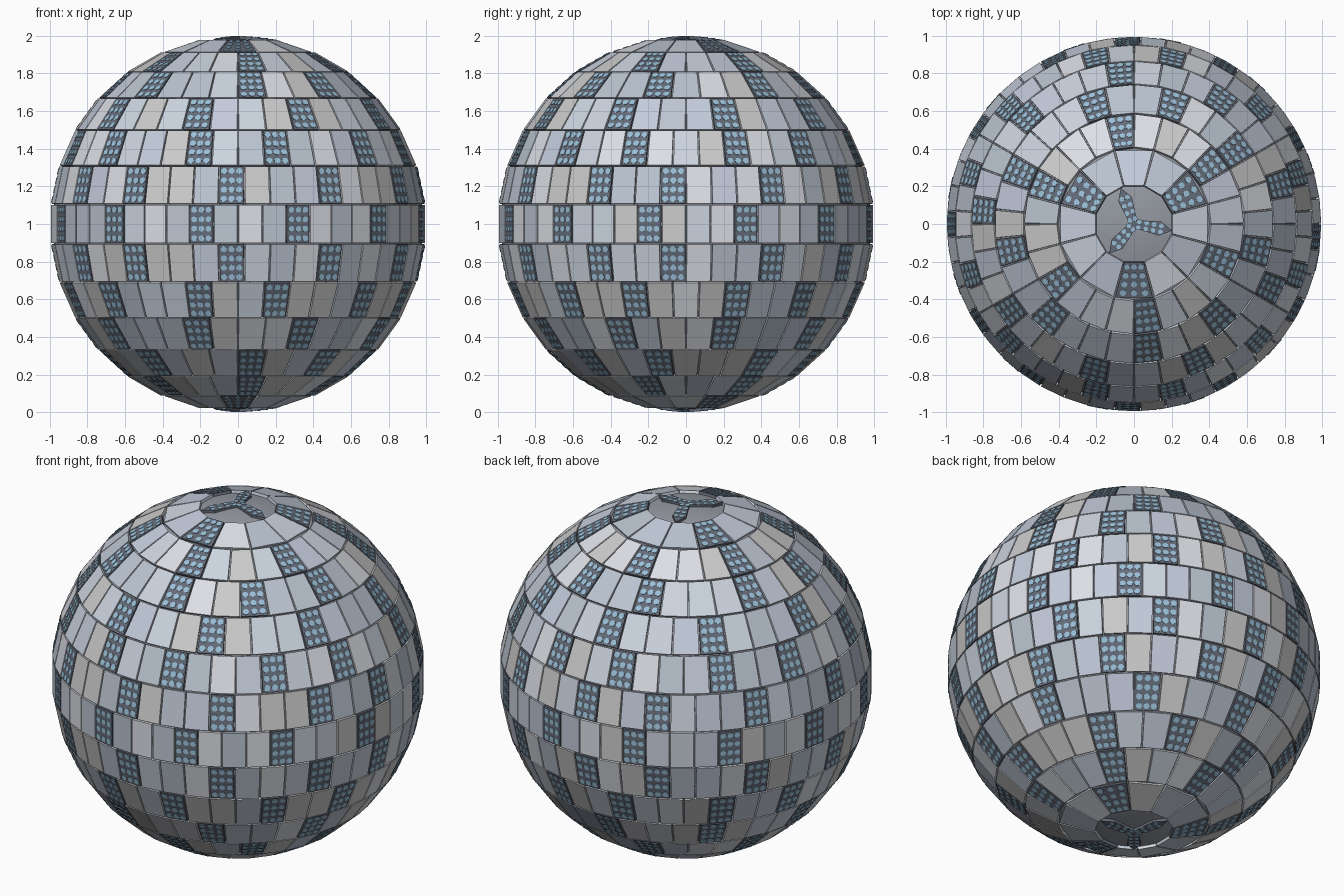
import bpy, bmesh, math, random
from mathutils import Vector

if "Cube" in bpy.data.objects:
    bpy.data.objects.remove(bpy.data.objects["Cube"])

random.seed(4)
CENTRE = Vector((0, 0, 1))
BAND = math.radians(12)
# per latitude band from the equator: tiles per third, azimuth phase, dark tiles in each third
RINGS = [(16, .5, {2, 6, 10, 14}), (15, .5, {3, 7, 11, 14}), (14, 0, {2, 5, 9, 12}),
         (12, .5, {1, 5, 9}), (10, 0, {3, 6, 9}), (8, .5, {2, 6}), (4, 0, {1})]


def material(name, rgb):
    m = bpy.data.materials.new(name)
    m.diffuse_color = (*rgb, 1)
    m.use_nodes = True
    m.node_tree.nodes["Principled BSDF"].inputs["Base Color"].default_value = m.diffuse_color
    return m


def finish(bm, name, mats):
    bmesh.ops.recalc_face_normals(bm, faces=bm.faces[:])
    me = bpy.data.meshes.new(name)
    bm.to_mesh(me)
    bm.free()
    for m in mats:
        me.materials.append(m)
    ob = bpy.data.objects.new(name, me)
    bpy.context.collection.objects.link(ob)
    return ob


def on_sphere(lat, az, r=1.0):
    return CENTRE + r * Vector((math.cos(lat) * math.cos(az),
                                math.cos(lat) * math.sin(az), math.sin(lat)))


def prism(bm, pts, offset, mat=0):
    """Closed solid between an outline and its offset copy."""
    a = [bm.verts.new(p) for p in pts]
    b = [bm.verts.new(p + offset) for p in pts]
    n = len(pts)
    faces = [bm.faces.new(a), bm.faces.new(b[::-1])]
    faces += [bm.faces.new((a[i], b[i], b[(i + 1) % n], a[(i + 1) % n])) for i in range(n)]
    for f in faces:
        f.material_index = mat


def blend(q, u, v):
    return q[0].lerp(q[1], u).lerp(q[3].lerp(q[2], u), v)


def outward(q):
    n = (q[1] - q[0]).cross(q[3] - q[0]).normalized()
    return n if n.dot(q[0] - CENTRE) > 0 else -n


def dot(bm, c, n, along, r):
    """Small raised stud on a dark tile."""
    x = along.normalized()
    y = n.cross(x)
    ring = [c + r * (math.cos(t) * x + math.sin(t) * y)
            for t in (2 * math.pi * k / 10 for k in range(10))]
    prism(bm, ring, n * 0.003)


tiles, panels, dots = bmesh.new(), bmesh.new(), bmesh.new()

# rings of flat tiles, both hemispheres
for j in range(-6, 7):
    k, phase, dark = RINGS[abs(j)]
    step = 2 * math.pi / (3 * k)
    lo, hi = (j - .5) * BAND, (j + .5) * BAND
    for i in range(3 * k):
        a0 = (i + phase - .5) * step
        a1 = a0 + step
        q = [on_sphere(lo, a0), on_sphere(lo, a1), on_sphere(hi, a1), on_sphere(hi, a0)]
        n = outward(q)
        width = (blend(q, 1, .5) - blend(q, 0, .5)).length
        gu, gv = .004 / width, .004 / .209
        face = [blend(q, u, v) for u, v in
                ((gu, gv), (1 - gu, gv), (1 - gu, 1 - gv), (gu, 1 - gv))]
        if i % k in dark:
            prism(panels, face, -n * .025)
            for u in (.2, .5, .8):
                for v in (.14, .38, .62, .86):
                    row = (blend(q, 1, v) - blend(q, 0, v)).length
                    dot(dots, blend(q, u, v), n, q[1] - q[0], min(.017, row * .125))
        else:
            prism(tiles, face, -n * .025, random.randrange(5))

# three studded arms on each pole cap
for s in (-1, 1):
    for i in range(3):
        az = math.radians(-10 + 120 * i)
        d = Vector((math.cos(az), math.sin(az), 0))
        side = Vector((-d.y, d.x, 0))

        def arm(r, w):
            return CENTRE + d * r + side * w + Vector((0, 0, s * (.999 - .095 * r)))
        outline = [arm(0, -.02), arm(.14, -.038), arm(.205, 0), arm(.14, .038), arm(0, .02)]
        prism(panels, outline, Vector((0, 0, -s * .025)))
        n = outward(outline[:3] + [outline[4]])
        for r in (.025, .065, .105, .145):
            for w in (-.016, .016):
                dot(dots, arm(r, w), n, d, .013)

shades = [material("tile_" + str(i), c) for i, c in enumerate(
    [(.60, .66, .74), (.72, .74, .79), (.64, .65, .66), (.50, .56, .64), (.55, .60, .71)])]
finish(tiles, "mirror_tiles", shades)
finish(panels, "dark_panels", [material("panel_dark", (.13, .15, .19))])
finish(dots, "panel_studs", [material("stud_blue", (.32, .52, .68))])

# inner ball seen in the gaps and at the poles
core = bmesh.new()
bmesh.ops.create_uvsphere(core, u_segments=96, v_segments=48, radius=.983)
bmesh.ops.translate(core, vec=CENTRE, verts=core.verts[:])
ball = finish(core, "core_ball", [material("core_grey", (.30, .32, .36))])
for p in ball.data.polygons:
    p.use_smooth = True
